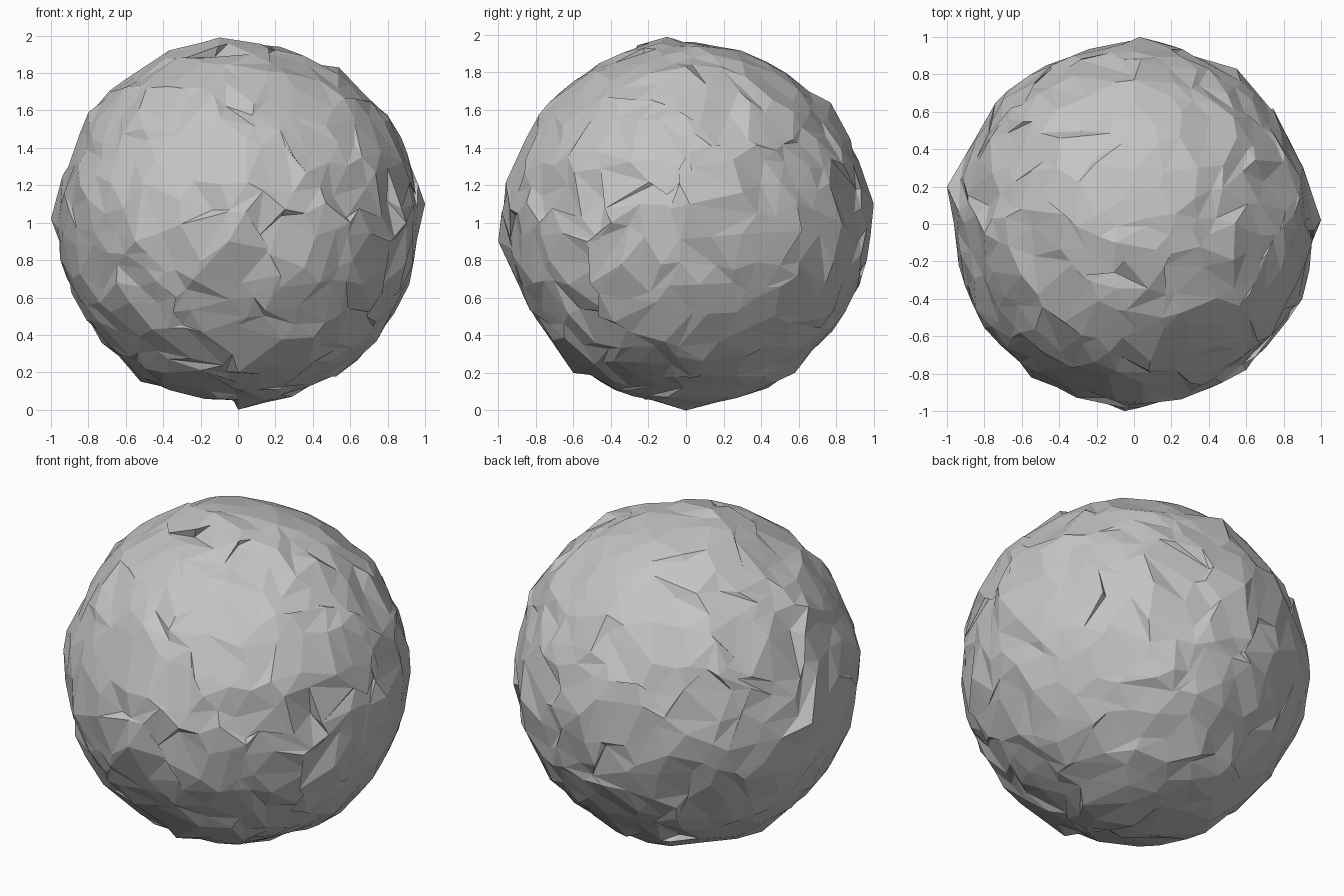
import bpy
import bmesh
import random
from mathutils import Vector, noise

random.seed(11)
if "Cube" in bpy.data.objects:
    bpy.data.objects.remove(bpy.data.objects["Cube"], do_unlink=True)

# Plain stone grey
stone = bpy.data.materials.new("stone_grey")
stone.use_nodes = True
grey = (0.55, 0.55, 0.55, 1)
stone.diffuse_color = grey
stone.node_tree.nodes["Principled BSDF"].inputs["Base Color"].default_value = grey

# Broken notches: directions on the boulder
notches = [Vector(d).normalized() for d in (
    (0.1, -0.93, -0.05), (-0.25, -0.9, 0.2), (0.35, -0.8, -0.45), (0.55, -0.75, 0.2),
    (-0.1, -0.6, -0.75), (0.85, -0.5, 0.15), (0.9, 0.1, 0), (0.7, 0.25, 0.65),
    (0.5, -0.6, -0.6), (0.6, 0.7, -0.3), (-0.35, 0.6, 0.75), (-0.2, -0.25, 0.95),
    (0.35, 0, 0.9), (-0.85, 0.2, 0.5), (-0.5, 0.7, -0.3))]

# Corners that stick out furthest
peaks = [Vector(p) for p in (
    (1, 0.02, 0.1), (-1, 0.2, 0.02), (0.03, 1, 0.1), (-0.05, -1, -0.1),
    (-0.1, -0.1, 0.99), (0, 0, -1), (0.81, -0.15, 0.55), (-0.8, -0.05, 0.59),
    (-0.52, 0, -0.85), (0.54, 0, 0.83), (-0.68, 0.71, 0), (0.55, 0.83, 0),
    (-0.55, -0.82, -0.1), (0.6, -0.78, 0), (0, -0.6, -0.8), (0, 0.77, 0.64),
    (0, 0.58, -0.8), (0.9, -0.4, 0), (-0.37, 0.05, 0.92))]


def random_vector(size):
    return Vector([random.uniform(-size, size) for axis in range(3)])


# Slabs that sit at different heights and slide over each other
slabs = []
for i in range(140):
    direction = Vector([random.gauss(0, 1) for axis in range(3)]).normalized()
    slabs.append((direction, random.uniform(-0.012, 0.012), random_vector(0.09)))


def rough_point(d):
    """Move a point of the unit sphere onto the broken stone surface."""
    warped = (d + noise.noise_vector(d * 3) * 0.15).normalized()
    direction, lift, slide = max(slabs, key=lambda s: s[0].dot(warped))
    roughness = 0.45 + 0.9 * abs(noise.noise(d * 2.2))
    radius = 0.963 + lift + random.uniform(-0.022, 0.022) * roughness
    for n in notches:
        radius -= 0.04 * max(0, 1 - (d - n).length / 0.15)
    for p in peaks:
        radius += 0.015 * max(0, 1 - (d - p).length / 0.3)
    shift = slide + random_vector(0.07) * roughness
    shift -= d * shift.dot(d)
    return (d + shift).normalized() * min(0.985, radius)


# Boulder body
bm = bmesh.new()
bmesh.ops.create_icosphere(bm, subdivisions=4, radius=1)
for v in bm.verts:
    v.co = rough_point(v.co.normalized())
for p in peaks:
    min(bm.verts, key=lambda v: (v.co - p).length).co = p
for v in bm.verts:
    v.co.z += 1
bm.normal_update()
mesh = bpy.data.meshes.new("boulder")
bm.to_mesh(mesh)
bm.free()
mesh.materials.append(stone)
boulder = bpy.data.objects.new("boulder", mesh)
bpy.context.collection.objects.link(boulder)
